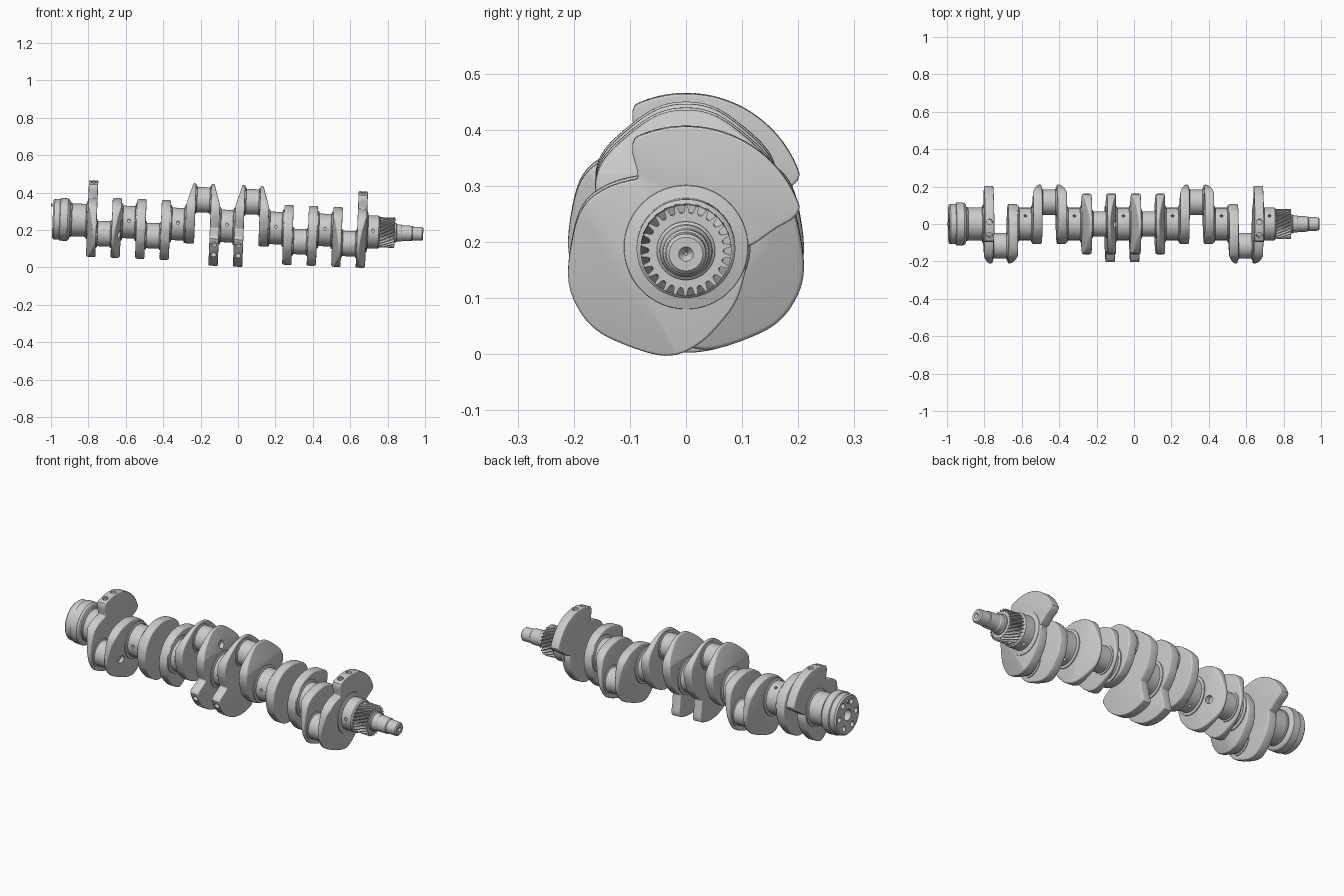
import bpy, bmesh
from math import pi, sin, cos, radians, degrees, atan
from mathutils import Matrix, Vector

if "Cube" in bpy.data.objects:
    bpy.data.objects.remove(bpy.data.objects["Cube"])

# The whole shaft lies along x and leans slightly nose-down
FRAME = Matrix.Translation((0, 0, 0.2185)) @ Matrix.Rotation(0.0405, 4, 'Y')
THROW = 0.135
THICK = 0.05
WEB_X = [-0.781 + 0.1312 * i for i in range(12)]
PINS = [210, 330, 90, 90, 330, 210]
CW = {0: 67, 5: 247, 6: 247, 11: 67}      # counterweight directions


def make(name, bm):
    bmesh.ops.recalc_face_normals(bm, faces=bm.faces)
    me = bpy.data.meshes.new(name)
    bm.to_mesh(me)
    bm.free()
    ob = bpy.data.objects.new(name, me)
    bpy.context.collection.objects.link(ob)
    ob.matrix_world = FRAME
    return ob


def lathe(name, prof, y=0, z=0, n=64):
    bm = bmesh.new()
    rings = [[bm.verts.new((x, y + r * cos(2 * pi * k / n), z + r * sin(2 * pi * k / n)))
              for k in range(n)] for x, r in prof]
    for a, b in zip(rings, rings[1:]):
        for k in range(n):
            bm.faces.new((a[k], a[(k + 1) % n], b[(k + 1) % n], b[k]))
    bm.faces.new(rings[0])
    bm.faces.new(rings[-1])
    return make(name, bm)


def drill(ob, holes):
    # holes: (centre, direction, radius, length)
    bm = bmesh.new()
    for c, d, r, length in holes:
        m = Matrix.Translation(c) @ Vector(d).to_track_quat('Z', 'Y').to_matrix().to_4x4()
        bmesh.ops.create_cone(bm, cap_ends=True, segments=20, radius1=r, radius2=r,
                              depth=length, matrix=m)
    cut = make("hole_cutter", bm)
    cut.hide_render = True
    mod = ob.modifiers.new("holes", 'BOOLEAN')
    mod.operation = 'DIFFERENCE'
    mod.solver = 'EXACT'
    mod.object = cut
    bpy.context.view_layer.objects.active = ob
    bpy.ops.object.modifier_apply(modifier="holes")
    bpy.data.objects.remove(cut)


def polar(r, deg, x=0):
    return Vector((x, r * cos(radians(deg)), r * sin(radians(deg))))


LOBE = [(0, .222), (10, .222), (30, .204), (53, .197), (66, .177), (84, .148),
        (117, .119), (150, .105), (180, .1)]


def lobe_r(a):
    a = abs((a + 180) % 360 - 180)
    for (a0, r0), (a1, r1) in zip(LOBE, LOBE[1:]):
        if a <= a1:
            return r0 + (r1 - r0) * (a - a0) / (a1 - a0)


def cheek_r(a, pin, cw):
    r = sum(lobe_r(a - pin + k * 3) for k in range(-2, 3)) / 5
    if cw is not None:
        d = abs((a - cw + 180) % 360 - 180)
        if d < 53:
            t = max(0, (d - 47) / 6)
            w = 0.215 - 0.025 * t * t
        elif d < 66:
            t = (d - 53) / 13
            w = 0.19 - 0.075 * t ** 0.6
        else:
            w = 0
        r = max(r, w)
    return r


def cheek(i):
    # crank cheek, some with a fan-shaped counterweight
    pin, x, cw = PINS[i // 2], WEB_X[i], CW.get(i)
    side = -1 if i % 2 == 0 else 1           # side facing the main journal
    n = 150
    bm = bmesh.new()
    ring = [bm.verts.new(polar(cheek_r(360 * k / n, pin, cw), 360 * k / n, x - THICK / 2))
            for k in range(n)]
    f = bm.faces.new(ring)
    ext = bmesh.ops.extrude_face_region(bm, geom=[f])
    bmesh.ops.translate(bm, vec=(THICK, 0, 0),
                        verts=[v for v in ext['geom'] if isinstance(v, bmesh.types.BMVert)])
    # sloping relief outside the crankpin
    no = Vector((side, 0, 0)) + polar(0.3, pin)
    cut = bmesh.ops.bisect_plane(bm, geom=bm.verts[:] + bm.edges[:] + bm.faces[:],
                                 plane_co=polar(0.108, pin, x + side * THICK / 2),
                                 plane_no=no.normalized(), clear_outer=True)
    edges = [e for e in cut['geom_cut'] if isinstance(e, bmesh.types.BMEdge)]
    bmesh.ops.edgenet_fill(bm, edges=[e for e in edges if e.is_boundary])
    bmesh.ops.recalc_face_normals(bm, faces=bm.faces)
    sharp = [e for e in bm.edges if len(e.link_faces) == 2
             and e.calc_face_angle() > radians(50)]
    bmesh.ops.bevel(bm, geom=sharp, offset=0.007, segments=3, profile=0.5,
                    affect='EDGES', clamp_overlap=True)
    ob = make("counterweight_cheek" if cw else "crank_cheek", bm)
    holes = []
    if cw:                                     # balance holes in the rim
        s = 1 if i in (0, 11) else -1
        holes += [(polar(0.21, cw + s * a, x), polar(1, cw + s * a), 0.015, 0.05)
                  for a in (20, 39)]
    if i in (1, 3, 5):                         # drilled crankpin end
        holes.append((polar(THROW, pin, x + side * 0.03), (1, 0, 0), 0.021, 0.06))
    if holes:
        drill(ob, holes)


for i in range(12):
    cheek(i)

# Crankpins
for k, a in enumerate(PINS):
    x0, x1 = WEB_X[2 * k] + 0.015, WEB_X[2 * k + 1] - 0.015
    p = polar(THROW, a)
    lathe("crankpin", [(x0, .076), (x0 + .014, .076), (x0 + .017, .068),
                       (x1 - .017, .068), (x1 - .014, .076), (x1, .076)], p.y, p.z)

# Main journals between the cheeks, with oil holes
for k in range(5):
    x0, x1 = WEB_X[2 * k + 1] + 0.02, WEB_X[2 * k + 2] - 0.02
    ob = lathe("main_journal", [(x0, .1), (x0 + .01, .1), (x0 + .014, .087),
                                (x1 - .014, .087), (x1 - .01, .1), (x1, .1)])
    xm = (x0 + x1) / 2
    drill(ob, [(polar(.088, a, xm), polar(1, a), .008, .04) for a in (60, 175, 290)])

# Rear journal and flywheel flange
fl = lathe("flywheel_flange", [(-.992, .1), (-.984, .108), (-.955, .108), (-.952, .114),
                               (-.912, .114), (-.904, .108), (-.898, .092), (-.892, .092),
                               (-.889, .088), (-.815, .088), (-.811, .1), (-.79, .1)])
drill(fl, [(polar(.072, 60 * k, -.99), (1, 0, 0), .015, .06) for k in range(6)]
      + [(Vector((-.99, 0, 0)), (1, 0, 0), .03, .07)])
lathe("flange_dowel", [(-1.003, .006), (-1.0, .009), (-.95, .009)],
      *polar(.075, 90).yz, n=16)

# Front journal
ob = lathe("front_journal", [(.67, .115), (.69, .11), (.696, .088), (.752, .088), (.757, .083),
                             (.762, .06)])
drill(ob, [(polar(.088, a, .722), polar(1, a), .008, .04) for a in (60, 175, 290)])

# Helical timing gear
bm = bmesh.new()
TEETH, STEPS = 26, 6
rings = []
for s in range(STEPS + 1):
    x = .757 + .082 * s / STEPS
    tw = -0.5 * s / STEPS
    ring = []
    for t in range(TEETH):
        for f, r in ((0, .066), (.25, .068), (.42, .081), (.62, .081), (.8, .068)):
            ang = 2 * pi * (t + f) / TEETH + tw
            ring.append(bm.verts.new((x, r * cos(ang), r * sin(ang))))
    rings.append(ring)
m = len(rings[0])
for a, b in zip(rings, rings[1:]):
    for k in range(m):
        bm.faces.new((a[k], a[(k + 1) % m], b[(k + 1) % m], b[k]))
bm.faces.new(rings[0])
bm.faces.new(rings[-1])
make("timing_gear", bm)

# Stepped nose with a centre dimple
lathe("shaft_nose", [(.82, .052), (.846, .052), (.85, .047), (.872, .046), (.876, .043),
                     (.93, .041), (.934, .037), (.985, .036), (.991, .03), (.991, .013),
                     (.978, .003)])

# Smooth shading with crisp edges
bpy.ops.object.select_all(action='SELECT')
bpy.context.view_layer.objects.active = fl
bpy.ops.object.shade_smooth_by_angle(angle=radians(32))
